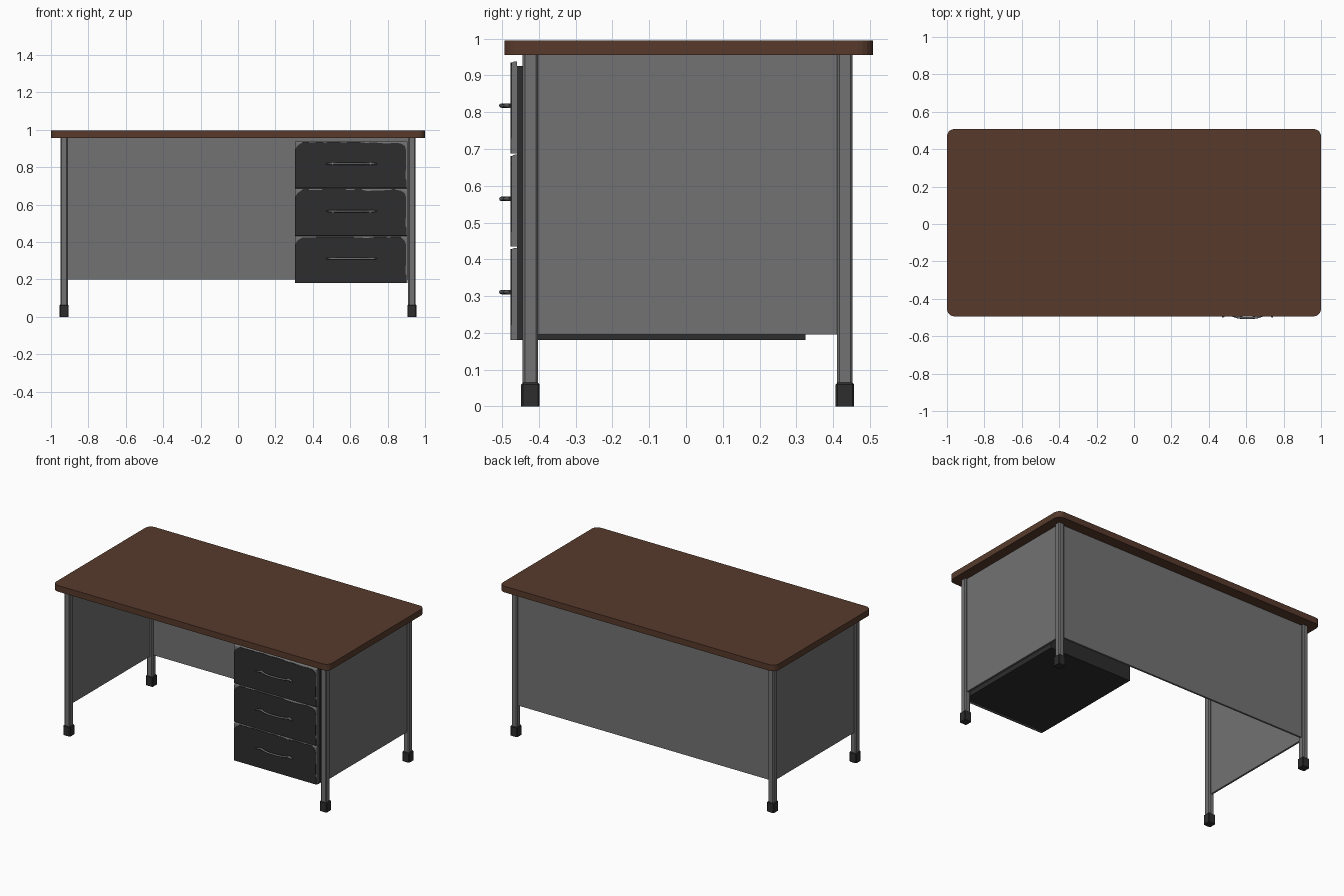
import bpy, bmesh, random
from mathutils import Vector

random.seed(4)
cube = bpy.data.objects.get("Cube")
if cube:
    bpy.data.objects.remove(cube, do_unlink=True)


def material(name, rgb):
    m = bpy.data.materials.new(name)
    m.use_nodes = True
    m.diffuse_color = (*rgb, 1)
    bsdf = next(n for n in m.node_tree.nodes if n.type == "BSDF_PRINCIPLED")
    bsdf.inputs["Base Color"].default_value = (*rgb, 1)
    bsdf.inputs["Roughness"].default_value = 0.7
    return m


WOOD = material("brown wood", (0.095, 0.042, 0.025))
GREY = material("grey metal", (0.17, 0.17, 0.17))
DARK = material("dark paint", (0.026, 0.026, 0.026))


def finish(name, bm, mat):
    mesh = bpy.data.meshes.new(name)
    bmesh.ops.recalc_face_normals(bm, faces=bm.faces)
    bm.to_mesh(mesh)
    bm.free()
    mesh.materials.append(mat)
    obj = bpy.data.objects.new(name, mesh)
    bpy.context.collection.objects.link(obj)
    return obj


def box(name, lo, hi, mat, pick=None, width=0, segments=1):
    """Box between two corners; edges chosen by pick get bevelled."""
    lo, hi = Vector(lo), Vector(hi)
    bm = bmesh.new()
    bmesh.ops.create_cube(bm, size=1)
    for v in bm.verts:
        v.co = (lo + hi) / 2 + v.co * (hi - lo)
    if pick:
        edges = [e for e in bm.edges if pick(e.verts[0].co, e.verts[1].co)]
        bmesh.ops.bevel(bm, geom=edges, offset=width, segments=segments,
                        profile=0.5, affect="EDGES")
    return finish(name, bm, mat)


def upright(a, b):
    return abs(a.z - b.z) > 0.01


# Table top with rounded corners
box("table_top", (-1, -0.494, 0.955), (1, 0.508, 0.995), WOOD, upright, 0.04, 5)

# Legs, feet and side panels
for side, s in (("left", 1), ("right", -1)):
    for end, y in (("front", -0.423), ("back", 0.432)):
        x = s * 0.93
        box(f"{side}_{end}_leg", (x - 0.02, y - 0.021, 0.04),
            (x + 0.02, y + 0.021, 0.957), GREY, upright, 0.006)
        box(f"{side}_{end}_foot", (x - 0.025, y - 0.025, 0),
            (x + 0.025, y + 0.025, 0.065), DARK,
            lambda a, b: upright(a, b) or min(a.z, b.z) > 0.06, 0.005)
    box(f"{side}_side_panel", (s * 0.93 - 0.006, -0.41, 0.195),
        (s * 0.93 + 0.006, 0.42, 0.957), GREY)
box("back_panel", (-0.92, 0.426, 0.2), (0.92, 0.438, 0.957), GREY)

# Drawer cabinet
X0, X1 = 0.305, 0.905
box("drawer_cabinet", (X0, -0.46, 0.18), (X1, 0.325, 0.925), DARK)


def painted_face(name, z0, z1):
    """Thin dark coat whose chipped top edge bares the metal."""
    points = [(X1 - 0.004, z0), (X1 - 0.004, z0 + 0.04), (X1 - 0.009, z0 + 0.05),
              (X1 - 0.006, z1 - 0.05), (X1 - 0.013, z1 - 0.025)]
    steps = 18
    for i in range(steps):
        t = (i + 0.5) / steps
        chip = random.uniform(0.003, 0.012 if t < 0.4 else 0.007)
        points.append((X1 - 0.02 - t * 0.555, z1 - chip))
    points += [(X0 + 0.012, z1 - 0.025), (X0, z1 - 0.045), (X0, z0)]
    bm = bmesh.new()
    face = bm.faces.new([bm.verts.new((x, -0.477, z)) for x, z in points])
    new = bmesh.ops.extrude_face_region(bm, geom=[face])["geom"]
    for v in new:
        if isinstance(v, bmesh.types.BMVert):
            v.co.y = -0.470
    finish(name, bm, DARK)


def handle(name, z):
    """Bowed pull with flared tips."""
    half = [(0, -0.502), (0.045, -0.5), (0.08, -0.49),
            (0.1, -0.483), (0.118, -0.487), (0.136, -0.499)]
    path = [(-x, y) for x, y in reversed(half[1:])] + half
    curve = bpy.data.curves.new(name, "CURVE")
    curve.dimensions = "3D"
    curve.bevel_depth = 0.006
    curve.bevel_resolution = 2
    curve.resolution_u = 4
    curve.use_fill_caps = True
    spline = curve.splines.new("BEZIER")
    spline.bezier_points.add(len(path) - 1)
    for i, (p, (x, y)) in enumerate(zip(spline.bezier_points, path)):
        p.co = (0.607 + x, y, z)
        p.handle_left_type = p.handle_right_type = "AUTO"
        p.radius = 0.45 if i in (0, len(path) - 1) else 1
    curve.materials.append(GREY)
    obj = bpy.data.objects.new(name, curve)
    bpy.context.collection.objects.link(obj)
    # Short posts joining the pull to the drawer
    for label, s in (("left", 1), ("right", -1)):
        x = 0.607 + s * 0.1
        box(f"{name}_{label}_post", (x - 0.007, -0.485, z - 0.006),
            (x + 0.007, -0.47, z + 0.006), GREY)


# Three drawers
for i, row in enumerate(("bottom", "middle", "top")):
    z0 = 0.181 + i * 0.2535
    z1 = z0 + 0.25
    box(f"{row}_drawer_front", (X0, -0.475, z0), (X1, -0.46, z1), GREY,
        lambda a, b: max(a.y, b.y) < -0.47 and min(a.z, b.z) > z1 - 0.01, 0.009, 3)
    painted_face(f"{row}_drawer_paint", z0, z1)
    handle(f"{row}_drawer_handle", z0 + 0.13)
